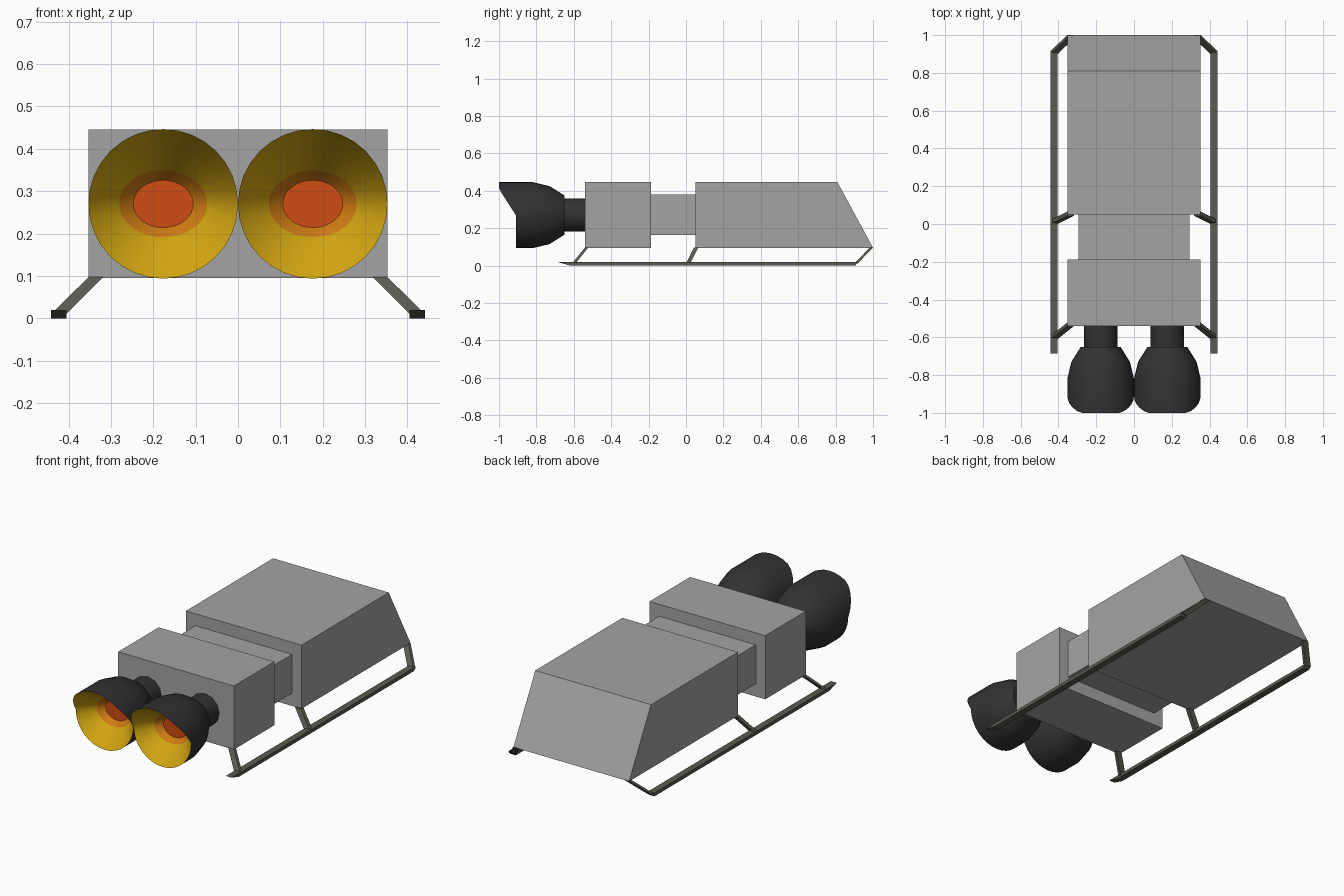
import bpy, bmesh, math

if "Cube" in bpy.data.objects:
    bpy.data.objects.remove(bpy.data.objects["Cube"])

def material(name, rgb):
    m = bpy.data.materials.new(name)
    m.diffuse_color = (*rgb, 1)
    m.use_nodes = True
    m.node_tree.nodes["Principled BSDF"].inputs["Base Color"].default_value = m.diffuse_color
    return m

GREY = material("hull grey", (0.37, 0.37, 0.37))
DARK = material("engine black", (0.032, 0.032, 0.032))
SKID = material("skid olive grey", (0.105, 0.105, 0.085))
GOLD = material("nozzle gold", (0.65, 0.38, 0.006))
ORANGE = material("glow orange", (0.62, 0.20, 0.007))
RED = material("core red", (0.62, 0.075, 0.007))

def loft(name, rings, mats, band_mats=None, smooth=False):
    """Join equal-length point rings into a closed, end-capped solid."""
    bm = bmesh.new()
    loops = [[bm.verts.new(p) for p in r] for r in rings]
    n = len(loops[0])
    band_mats = band_mats or [0] * (len(rings) + 1)
    bm.faces.new(loops[0]).material_index = band_mats[0]
    for k in range(len(loops) - 1):
        a, b = loops[k], loops[k + 1]
        for i in range(n):
            j = (i + 1) % n
            bm.faces.new((a[i], a[j], b[j], b[i])).material_index = band_mats[k + 1]
    bm.faces.new(loops[-1]).material_index = band_mats[-1]
    bmesh.ops.recalc_face_normals(bm, faces=bm.faces)
    me = bpy.data.meshes.new(name)
    bm.to_mesh(me)
    bm.free()
    for m in mats:
        me.materials.append(m)
    ob = bpy.data.objects.new(name, me)
    bpy.context.collection.objects.link(ob)
    if smooth:
        bpy.ops.object.select_all(action='DESELECT')
        ob.select_set(True)
        bpy.context.view_layer.objects.active = ob
        bpy.ops.object.shade_smooth_by_angle(angle=math.radians(32))
    return ob

def rect(x0, x1, y0, y1, z):
    return [(x0, y0, z), (x1, y0, z), (x1, y1, z), (x0, y1, z)]

def hull_box(name, hw, y0, y1, z0, z1, y1_top=None):
    return loft(name, [rect(-hw, hw, y0, y1, z0),
                       rect(-hw, hw, y0, y1 if y1_top is None else y1_top, z1)], [GREY])

# Hull: wedge cabin, connecting neck and engine block
hull_box("cabin", 0.353, 0.05, 1.0, 0.095, 0.446, 0.81)
hull_box("hull_neck", 0.295, -0.187, 0.052, 0.165, 0.38)
hull_box("engine_block", 0.353, -0.54, -0.187, 0.095, 0.446)

ZC = 0.27

def ring(cx, y, rx, rz=None, n=32, hood=False):
    pts = []
    for i in range(n):
        a = 2 * math.pi * i / n
        dz = (rz or rx) * math.sin(a)
        # the hood pushes the upper half of the rim forward
        push = 0.09 * min(max(dz, 0) / 0.14, 1) if hood else 0
        pts.append((cx + rx * math.cos(a), y - push, ZC + dz))
    return pts

for side, label in ((-1, "left"), (1, "right")):
    cx = 0.1765 * side
    # Engine collar and hooded bell with glowing interior
    loft(label + "_engine_collar", [ring(cx, -0.53, 0.088, n=12),
                                    ring(cx, -0.66, 0.088, n=12)], [DARK], smooth=True)
    loft(label + "_engine_bell", [
        ring(cx, -0.65, 0.105), ring(cx, -0.73, 0.155), ring(cx, -0.82, 0.1765),
        ring(cx, -0.91, 0.1765, hood=True),
        ring(cx, -0.83, 0.104, 0.079), ring(cx, -0.80, 0.071, 0.056)],
        [DARK, GOLD, ORANGE, RED], [0, 0, 0, 0, 1, 2, 3], smooth=True)

    # Skid runner with a bevelled trailing tip
    xa, xb = 0.405 * side, 0.441 * side
    loft(label + "_skid_runner", [rect(xa, xb, -0.62, 0.905, 0),
                                  rect(xa, xb, -0.685, 0.917, 0.019)], [SKID])
    # Struts from the runner up to the hull's lower edge
    for part, yb0, yb1, yt0, yt1 in (("front", 0.90, 0.917, 0.982, 1.0),
                                     ("middle", 0.0, 0.022, 0.043, 0.066),
                                     ("rear", -0.61, -0.592, -0.54, -0.522)):
        loft(f"{label}_{part}_strut", [rect(xa, xb, yb0, yb1, 0.01),
                                       rect(0.318 * side, 0.353 * side, yt0, yt1, 0.097)], [SKID])
